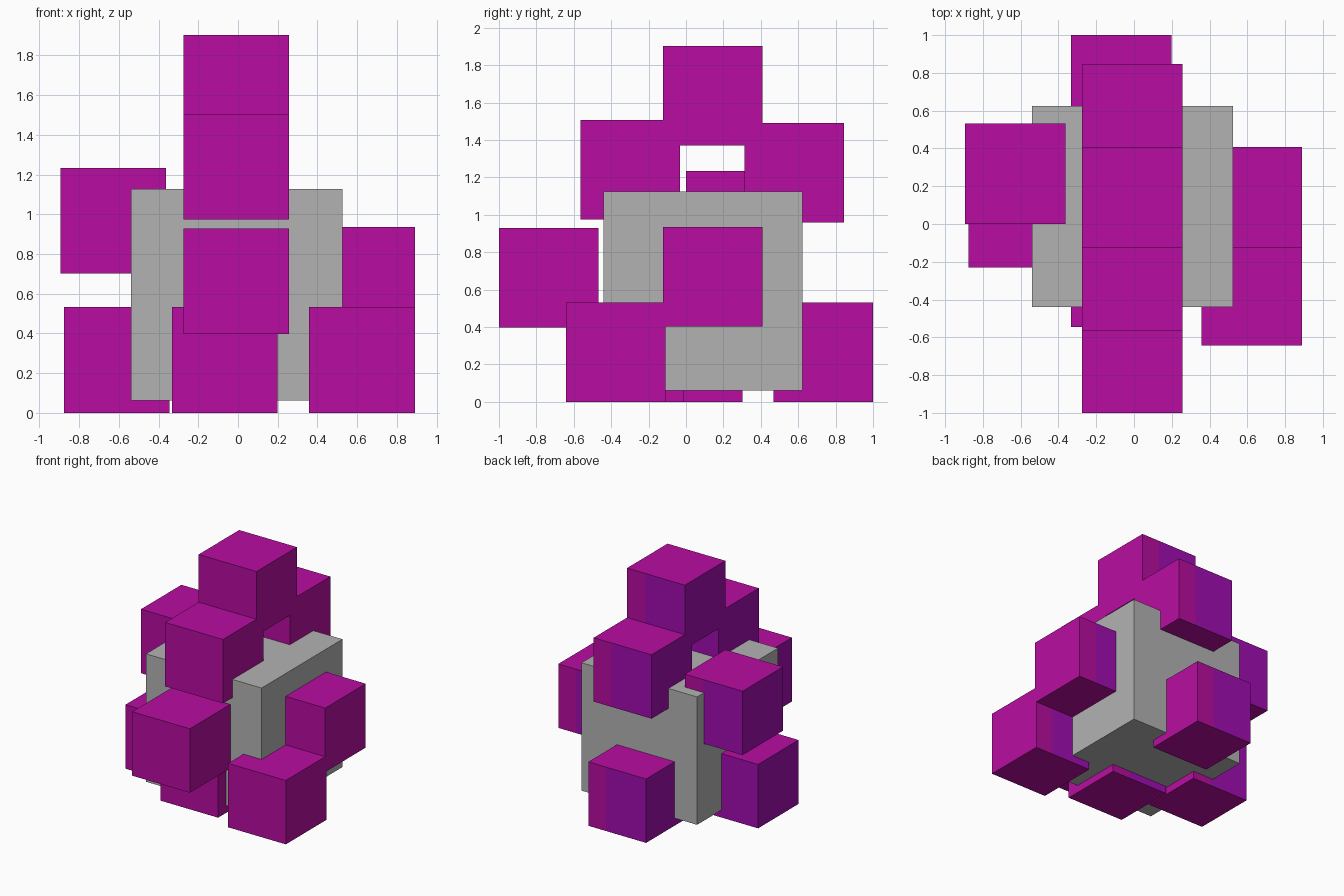
import bpy, bmesh
from mathutils import Matrix, Vector

if "Cube" in bpy.data.objects:
    bpy.data.objects.remove(bpy.data.objects["Cube"])

S = 0.532  # edge of a small block


def material(name, rgb):
    m = bpy.data.materials.new(name)
    m.diffuse_color = (*rgb, 1.0)
    m.use_nodes = True
    m.node_tree.nodes["Principled BSDF"].inputs["Base Color"].default_value = m.diffuse_color
    return m


grey = material("grey", (0.45, 0.45, 0.45))
magenta = material("magenta", (0.479, 0.004, 0.356))
violet = material("violet", (0.352, 0.004, 0.434))


def block(name, centre, size, mats, seam=None):
    bm = bmesh.new()
    bmesh.ops.create_cube(bm, size=size)
    if seam is not None:
        # vertical colour seam: left side and most of the back are violet
        bmesh.ops.bisect_plane(bm, geom=bm.verts[:] + bm.edges[:] + bm.faces[:],
                               plane_co=(seam, 0, 0), plane_no=(1, 0, 0))
        bm.normal_update()
        for f in bm.faces:
            back = f.normal.y > 0.9 and f.calc_center_median().x < seam
            if back or f.normal.x < -0.9:
                f.material_index = 1
    bmesh.ops.translate(bm, verts=bm.verts, vec=centre)
    me = bpy.data.meshes.new(name)
    bm.to_mesh(me)
    bm.free()
    for m in mats:
        me.materials.append(m)
    ob = bpy.data.objects.new(name, me)
    bpy.context.collection.objects.link(ob)


# Large central cube
block("core_cube", Vector((-0.007, 0.092, 0.594)), 2 * S, [grey])

# Small cubes around it, by their centres
small = {
    "top_block": (-0.009, 0.142, 1.637),
    "upper_front_block": (-0.009, -0.299, 1.240),
    "upper_back_block": (-0.009, 0.580, 1.225),
    "upper_left_block": (-0.628, 0.267, 0.968),
    "front_block": (-0.009, -0.734, 0.663),
    "right_block": (0.624, 0.142, 0.670),
    "lower_right_block": (0.624, -0.376, 0.266),
    "lower_left_block": (-0.610, 0.037, 0.266),
    "lower_back_block": (-0.067, 0.734, 0.266),
    "lower_front_block": (-0.067, -0.279, 0.266),
}
for name, c in small.items():
    block(name, Vector(c), S, [magenta, violet], seam=S * 0.19)
